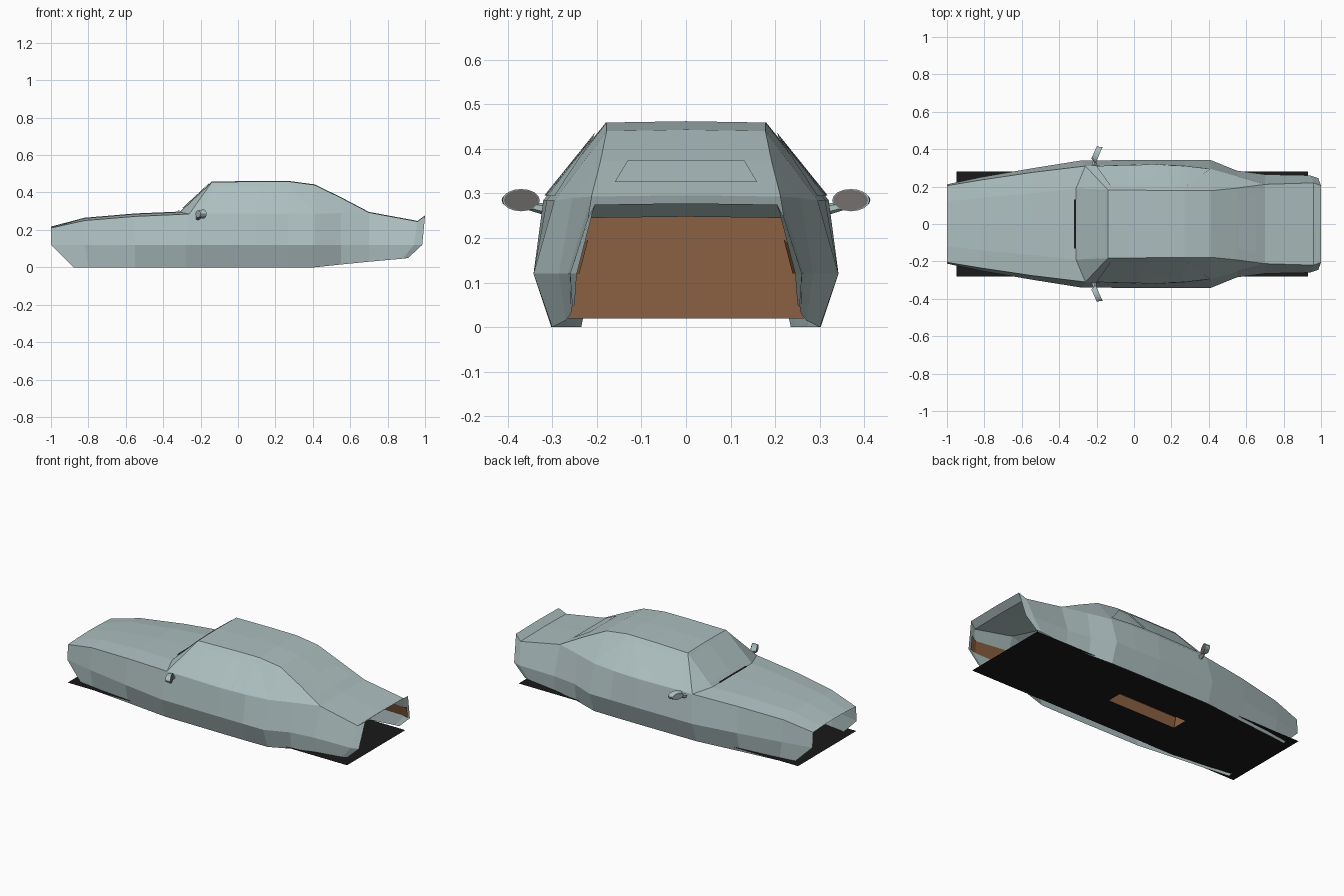
import bpy, bmesh, math
from mathutils import Vector, Matrix

if "Cube" in bpy.data.objects:
    bpy.data.objects.remove(bpy.data.objects["Cube"])


def material(name, rgb):
    m = bpy.data.materials.new(name)
    m.diffuse_color = (*rgb, 1)
    m.use_nodes = True
    m.node_tree.nodes["Principled BSDF"].inputs["Base Color"].default_value = m.diffuse_color
    return m


PAINT = material("pale_grey_green", (0.42, 0.52, 0.525))
GLASS = material("pale_glass", (0.43, 0.535, 0.54))
BLACK = material("black", (0.01, 0.01, 0.01))
BROWN = material("brown_trim", (0.26, 0.12, 0.055))
GREY = material("mirror_grey", (0.18, 0.165, 0.165))


def finish(name, bm, mat):
    me = bpy.data.meshes.new(name)
    bm.to_mesh(me)
    bm.free()
    me.materials.append(mat)
    ob = bpy.data.objects.new(name, me)
    bpy.context.collection.objects.link(ob)
    return ob


def strip(bm, rows, sides=(1, -1)):
    """Quads between neighbouring rows of points, mirrored across y = 0."""
    for s in sides:
        for a, b in zip(rows, rows[1:]):
            for i in range(len(a) - 1):
                q = [a[i], a[i + 1], b[i + 1], b[i]]
                bm.faces.new([bm.verts.new((p[0], p[1] * s, p[2])) for p in q])


def sheet(name, rows, mat, sides=(1, -1)):
    bm = bmesh.new()
    strip(bm, rows, sides)
    bmesh.ops.remove_doubles(bm, verts=bm.verts, dist=0.0005)
    bmesh.ops.recalc_face_normals(bm, faces=bm.faces)
    return finish(name, bm, mat)


def middle(row):
    return [(x, 0, z + 0.003) for x, y, z in row]


# Body lines, nose to tail
bottom = [(-.88, .235, 0), (-.80, .245, 0), (-.55, .27, 0), (-.28, .30, 0), (.1, .302, 0),
          (.27, .302, 0), (.41, .30, 0), (.55, .27, .015), (.7, .258, .03), (.88, .255, .046), (.91, .25, .05)]
waist = [(-1, .212, .12), (-.82, .25, .12), (-.55, .297, .12), (-.28, .34, .12), (.1, .342, .12),
         (.27, .342, .12), (.41, .342, .12), (.55, .285, .12), (.7, .265, .12), (.94, .26, .12), (.985, .245, .12)]
belt = [(-1, .205, .21), (-.82, .235, .25), (-.55, .275, .272), (-.26, .31, .285), (.1, .32, .285),
        (.27, .312, .285), (.41, .295, .285), (.55, .255, .29), (.7, .212, .293), (.96, .22, .245), (1, .205, .275)]
crease = [(-1, .12, .215), (-.82, .14, .262), (-.55, .165, .285), (-.31, .19, .295)]
roof = [(-.14, .183, .455), (.1, .18, .459), (.27, .178, .459), (.41, .178, .44), (.55, .192, .372), (.7, .212, .293)]

# Body shell: sides, hood, windscreen, cabin sides, roof, tail deck
bm = bmesh.new()
strip(bm, [bottom, waist, belt])
strip(bm, [belt[:4], crease, middle(crease)])
strip(bm, [[belt[3], crease[3], middle(crease)[3]], [roof[0], roof[0], middle(roof)[0]]])
strip(bm, [belt[3:9], roof, middle(roof)])
strip(bm, [belt[8:], middle(belt[8:])])
bmesh.ops.remove_doubles(bm, verts=bm.verts, dist=0.0005)
bmesh.ops.recalc_face_normals(bm, faces=bm.faces)
top = max(bm.faces, key=lambda f: f.calc_center_median().z)
if top.normal.z < 0:
    bmesh.ops.reverse_faces(bm, faces=bm.faces)
finish("body_shell", bm, PAINT)


# Side windows: thin panes lying on the cabin sides
def on_cabin(u, v):
    i = min(int(u), 4)
    t = u - i
    low = Vector(belt[3 + i]).lerp(Vector(belt[4 + i]), t)
    high = Vector(roof[i]).lerp(Vector(roof[i + 1]), t)
    return low.lerp(high, v) + Vector((0, .004, .003))


def pane(name, low, high, v0, v1, n=6):
    rows = []
    for j in range(4):
        k = j / 3
        a, b = (low[e] + (high[e] - low[e]) * k for e in (0, 1))
        rows.append([on_cabin(a + (b - a) * i / n, v0 + (v1 - v0) * k) for i in range(n + 1)])
    sheet(name, rows, GLASS)


pane("door_window", (.15, 1.4), (.12, 1.62), .04, .85)
pane("quarter_window", (1.48, 3.0), (1.7, 2.1), .04, .82)


# Windscreen and rear window panes
def slope(x):
    return .372 + (x - .55) * (.293 - .372) / .15 + .006


sheet("rear_window", [[(.555, .13, slope(.555)), (.65, .16, slope(.65))],
                      [(.555, 0, slope(.555)), (.65, 0, slope(.65))]], GLASS)
sheet("windscreen", [[(-.292, .185, .316), (-.155, .165, .445)],
                     [(-.296, 0, .318), (-.155, 0, .449)]], GLASS)
sheet("cowl_slot", [[(-.322, .13, .301), (-.310, .13, .303)],
                    [(-.322, 0, .302), (-.310, 0, .304)]], BLACK)

# Black floor with a central tunnel opening
Z = .02
sheet("floor_rear", [[(.14, .28, Z), (.93, .28, Z)], [(.14, 0, Z), (.93, 0, Z)]], BLACK)
sheet("floor_front", [[(-.95, .28, Z), (-.33, .28, Z)], [(-.95, 0, Z), (-.33, 0, Z)]], BLACK)
sheet("floor_sides", [[(-.33, .28, Z), (.14, .28, Z)], [(-.33, .05, Z), (.14, .05, Z)]], BLACK)
sheet("tunnel", [[(-.33, .05, Z), (.14, .05, Z)], [(-.33, .035, .08), (.14, .035, .08)],
                 [(-.33, 0, .085), (.14, 0, .085)]], BROWN)

# Brown bulkheads seen through the open nose and tail
for name, x in (("front_bulkhead", -.34), ("rear_bulkhead", .52)):
    sheet(name, [[(x, .265, Z), (x, .27, .12), (x, .245, .27)],
                 [(x, 0, Z), (x, 0, .12), (x, 0, .27)]], BROWN)

# Brown liners on part of the inner tail sides
def inset(p):
    return (p[0] - .01, p[1] - .006, p[2])


sheet("tail_liner", [[inset(p) for p in waist[7:]],
                     [inset(Vector(a).lerp(Vector(b), .5)) for a, b in zip(waist[7:], belt[7:])]], BROWN)

# Door mirrors: oval housing, grey glass facing the tail, short stalk
for s, side in ((1, "left"), (-1, "right")):
    place = Matrix.Translation((-.2, s * .376, .285)) @ Matrix.Rotation(-s * math.radians(24), 4, 'Z')
    turn = Matrix.Rotation(math.pi / 2, 4, 'Y')
    oval = Matrix.Diagonal((1, .046, .025, 1))
    bm = bmesh.new()
    bmesh.ops.create_cone(bm, cap_ends=True, segments=16, radius1=.75, radius2=1, depth=.03,
                          matrix=place @ oval @ turn)
    finish(side + "_mirror_housing", bm, PAINT)
    bm = bmesh.new()
    bmesh.ops.create_circle(bm, cap_ends=True, segments=16, radius=.93,
                            matrix=place @ Matrix.Translation((.017, 0, 0)) @ oval @ turn)
    finish(side + "_mirror_glass", bm, GREY)
    a, b = Vector((-.215, s * .305, .262)), Vector((-.208, s * .35, .272))
    bm = bmesh.new()
    bmesh.ops.create_cone(bm, cap_ends=True, segments=6, radius1=.014, radius2=.01, depth=(b - a).length,
                          matrix=Matrix.Translation((a + b) / 2) @ (b - a).to_track_quat('Z', 'Y').to_matrix().to_4x4())
    finish(side + "_mirror_stalk", bm, PAINT)
